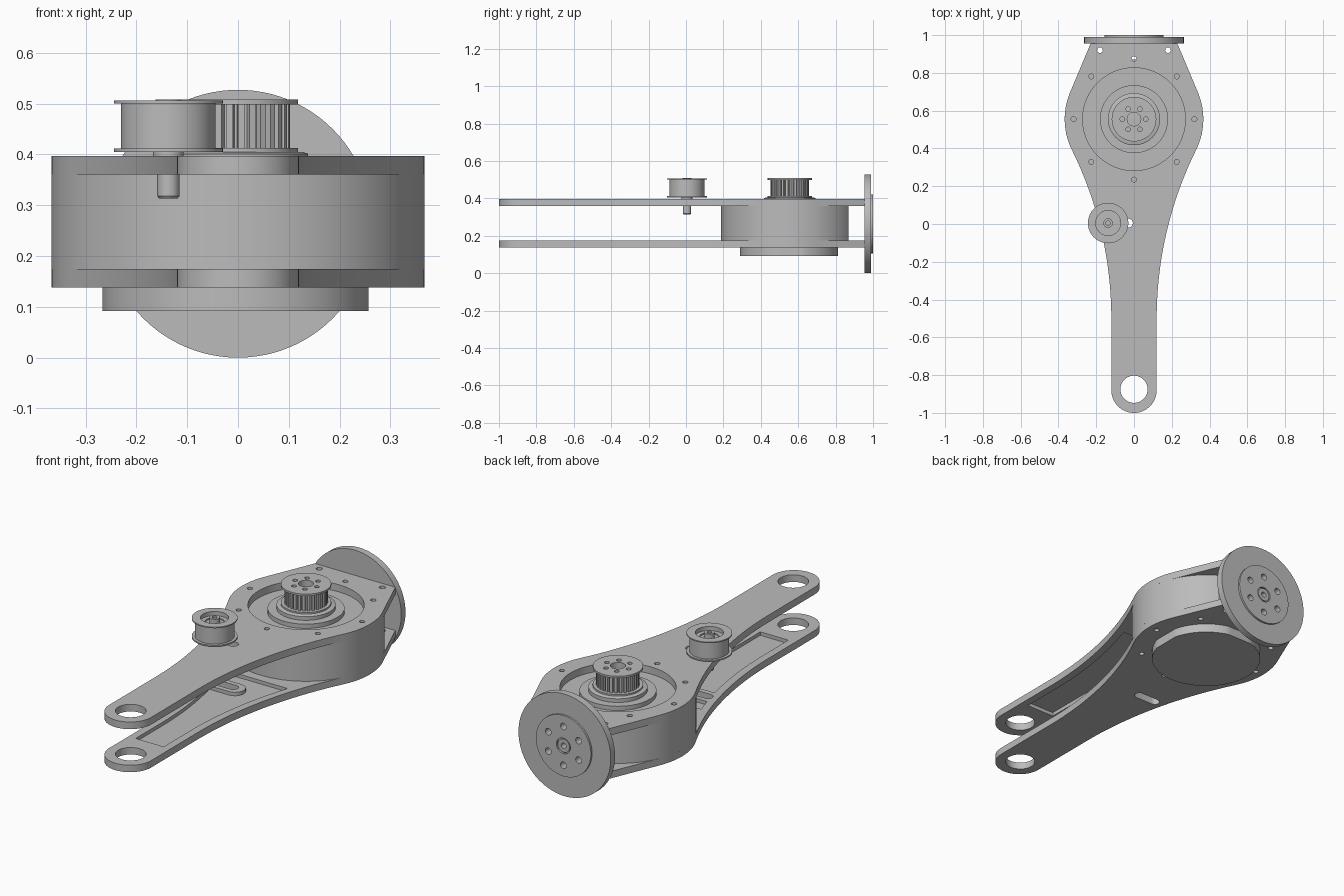
import bpy, bmesh
from math import sin, cos, pi, radians, atan2, acos, sqrt, hypot
from mathutils import Matrix

if "Cube" in bpy.data.objects:
    bpy.data.objects.remove(bpy.data.objects["Cube"])

grey = bpy.data.materials.new("machined grey")
grey.diffuse_color = (0.5, 0.5, 0.5, 1)
grey.use_nodes = True
grey.node_tree.nodes["Principled BSDF"].inputs["Base Color"].default_value = grey.diffuse_color
CY = 0.555           # joint axis y
R = 0.367            # housing radius
MID = 0.2665         # arm mid height
IX, IY = -0.137, 0.005   # idler axis


def circle(x, y, r, n=24):
    return [(x + r * cos(2 * pi * i / n), y + r * sin(2 * pi * i / n)) for i in range(n)]


def ring_holes(x, y, rad, r, n, start=0.0):
    return [circle(x + rad * cos(start + 2 * pi * i / n), y + rad * sin(start + 2 * pi * i / n), r, 14)
            for i in range(n)]


def finish(name, bm, matrix=None):
    bmesh.ops.remove_doubles(bm, verts=bm.verts, dist=1e-5)
    bmesh.ops.recalc_face_normals(bm, faces=bm.faces)
    me = bpy.data.meshes.new(name)
    bm.to_mesh(me)
    bm.free()
    if matrix:
        me.transform(matrix)
    me.materials.clear()
    me.materials.append(grey)
    ob = bpy.data.objects.new(name, me)
    bpy.context.collection.objects.link(ob)
    return ob


def prism(name, loops, z0, z1, matrix=None):
    """Filled outline with holes, extruded from z0 to z1."""
    cu = bpy.data.curves.new(name, 'CURVE')
    cu.dimensions = '2D'
    cu.fill_mode = 'BOTH'
    cu.extrude = (z1 - z0) / 2
    for pts in loops:
        sp = cu.splines.new('POLY')
        sp.points.add(len(pts) - 1)
        for p, (x, y) in zip(sp.points, pts):
            p.co = (x, y, 0, 1)
        sp.use_cyclic_u = True
    tmp = bpy.data.objects.new(name + " tmp", cu)
    bpy.context.collection.objects.link(tmp)
    dg = bpy.context.evaluated_depsgraph_get()
    me = bpy.data.meshes.new_from_object(tmp.evaluated_get(dg))
    bm = bmesh.new()
    bm.from_mesh(me)
    bmesh.ops.translate(bm, verts=bm.verts, vec=(0, 0, (z0 + z1) / 2))
    bpy.data.objects.remove(tmp)
    bpy.data.curves.remove(cu)
    bpy.data.meshes.remove(me)
    return finish(name, bm, matrix)


def lathe(name, x, y, profile, n=64):
    """Profile of (radius, z) spun about a vertical axis."""
    bm = bmesh.new()
    vs = [bm.verts.new((r, 0, z)) for r, z in profile]
    es = [bm.edges.new(p) for p in zip(vs, vs[1:])]
    bmesh.ops.spin(bm, geom=vs + es, cent=(0, 0, 0), axis=(0, 0, 1), angle=2 * pi, steps=n)
    return finish(name, bm, Matrix.Translation((x, y, 0)))


# Arm outline: half-width rule for the neck, then the full closed outline
Y0, RC = -0.5, 2.01


def neck(y):
    return 0.12 + (RC - sqrt(RC * RC - (y - Y0) ** 2) if y > Y0 else 0)


half = [(0.12 * sin(a), -0.88 - 0.12 * cos(a)) for a in [pi / 2 * i / 14 for i in range(1, 15)]]
half += [(neck(y), y) for y in [Y0 + (0.392 - Y0) * i / 20 for i in range(20)]]
a0 = atan2(0.392 - CY, 0.329)
a1 = atan2(0.955 - CY, 0.23) - acos(R / hypot(0.23, 0.955 - CY))
half += [(R * cos(a0 + (a1 - a0) * i / 16), CY + R * sin(a0 + (a1 - a0) * i / 16)) for i in range(17)]
half += [(0.23, 0.955)]
outline = [(0, -1.0)] + half + [(-x, y) for x, y in reversed(half)]


def capsule(x0, x1, y, r):
    arc = [pi / 2 + pi * i / 10 for i in range(11)]
    return ([(x0 + r * cos(a), y + r * sin(a)) for a in arc] +
            [(x1 - r * cos(a), y - r * sin(a)) for a in arc])


# Weight-saving pocket with an island around the idler slot
ys = [-0.72 + 0.86 * i / 16 for i in range(17)]
pocket = [(neck(y) - 0.04, y) for y in ys]
pocket += [(-(neck(y) - 0.04), y) for y in reversed(ys) if y > 0.06]
pocket += [(-neck(0.055) + 0.04, 0.055)]
pocket += [(-0.02 + 0.05 * sin(a), 0.005 + 0.05 * cos(a)) for a in [pi * i / 10 for i in range(11)]]
pocket += [(-neck(-0.045) + 0.04, -0.045)]
pocket += [(-(neck(y) - 0.04), y) for y in reversed(ys) if y < -0.05]

bolt_holes = ring_holes(0, CY, 0.32, 0.013, 8) + [circle(s * 0.18, 0.92, 0.015, 16) for s in (-1, 1)]
plate_holes = [circle(0, -0.875, 0.072, 40), capsule(-0.13, -0.03, IY, 0.024)] + bolt_holes


def plate(name, z0, z1, p0, p1, extra):
    ob = prism(name, [outline] + plate_holes + extra, z0, z1)
    cutter = prism(name + " cutter", [pocket], p0, p1)
    mod = ob.modifiers.new("pocket", 'BOOLEAN')
    mod.operation = 'DIFFERENCE'
    mod.solver = 'EXACT'
    mod.object = cutter
    dg = bpy.context.evaluated_depsgraph_get()
    ob.data = bpy.data.meshes.new_from_object(ob.evaluated_get(dg))
    ob.modifiers.clear()
    bpy.data.objects.remove(cutter)


plate("top_arm_plate", 0.36, 0.397, 0.34, 0.379, [circle(0, CY, 0.272, 72)])
plate("bottom_arm_plate", 0.138, 0.174, 0.156, 0.19, [])

# Housing between the plates, flat at the back
prism("joint_housing", [[(x, min(y, 0.87)) for x, y in circle(0, CY, R, 128)]], 0.174, 0.36)

# Motor under the bottom plate, with two flats
prism("motor_can", [[(min(x, 0.257), min(y, 0.812)) for x, y in circle(0, CY, 0.267, 96)]], 0.092, 0.138)

# Output hub in the top recess
lathe("output_hub", 0, CY, [(0, 0.355), (0.18, 0.355), (0.18, 0.382), (0.138, 0.382),
                            (0.138, 0.401), (0.127, 0.405), (0, 0.405)])

# Toothed pulley
hub_holes = ring_holes(0, CY, 0.062, 0.012, 6) + [circle(0, CY, 0.036, 32)]
TEETH = 28
gear = []
for i in range(TEETH):
    for f, r in ((0.0, 0.102), (0.55, 0.102), (0.65, 0.089), (0.9, 0.089)):
        a = 2 * pi * (i + f) / TEETH
        gear.append((r * cos(a), CY + r * sin(a)))
prism("pulley_teeth", [gear] + hub_holes, 0.413, 0.498)
for name, z0, z1 in (("pulley_lower_flange", 0.405, 0.413), ("pulley_upper_flange", 0.498, 0.508)):
    prism(name, [circle(0, CY, 0.118, 64)] + hub_holes, z0, z1)

# Idler roller with recessed bearing, and its pin through the slot
lathe("idler_roller", IX, IY, [(0.066, 0.405), (0.107, 0.405), (0.107, 0.412), (0.093, 0.412),
                               (0.093, 0.5), (0.107, 0.5), (0.107, 0.506), (0.066, 0.506), (0.066, 0.405)])
lathe("idler_bearing", IX, IY, [(0.02, 0.41), (0.066, 0.41), (0.066, 0.485), (0.045, 0.485),
                                (0.045, 0.478), (0.02, 0.478), (0.02, 0.41)], 48)
lathe("idler_pin", IX, IY, [(0, 0.313), (0.018, 0.313), (0.022, 0.318), (0.022, 0.397), (0.03, 0.397),
                            (0.03, 0.41), (0.025, 0.41), (0.025, 0.508), (0.012, 0.508),
                            (0.012, 0.49), (0, 0.49)], 32)

# Round end flange standing upright at the back
stand = Matrix.Translation((0, 0, 0.2635)) @ Matrix.Rotation(radians(90), 4, 'X')
flange_holes = ring_holes(0, 0, 0.1, 0.017, 6, pi / 6)
prism("end_flange", [circle(0, 0, 0.2635, 96)] + flange_holes + [circle(0, 0, 0.014, 20)], -0.99, -0.955, stand)
prism("flange_face", [circle(0, 0, 0.157, 72)] + flange_holes + [circle(0, 0, 0.04, 32)], -1.0, -0.99, stand)
prism("flange_bush", [circle(0, 0, 0.034, 32), circle(0, 0, 0.014, 20)], -0.998, -0.99, stand)

# Smooth round walls, keep edges crisp
for ob in bpy.context.scene.objects:
    ob.select_set(True)
    bpy.context.view_layer.objects.active = ob
bpy.ops.object.shade_smooth_by_angle(angle=radians(25))
